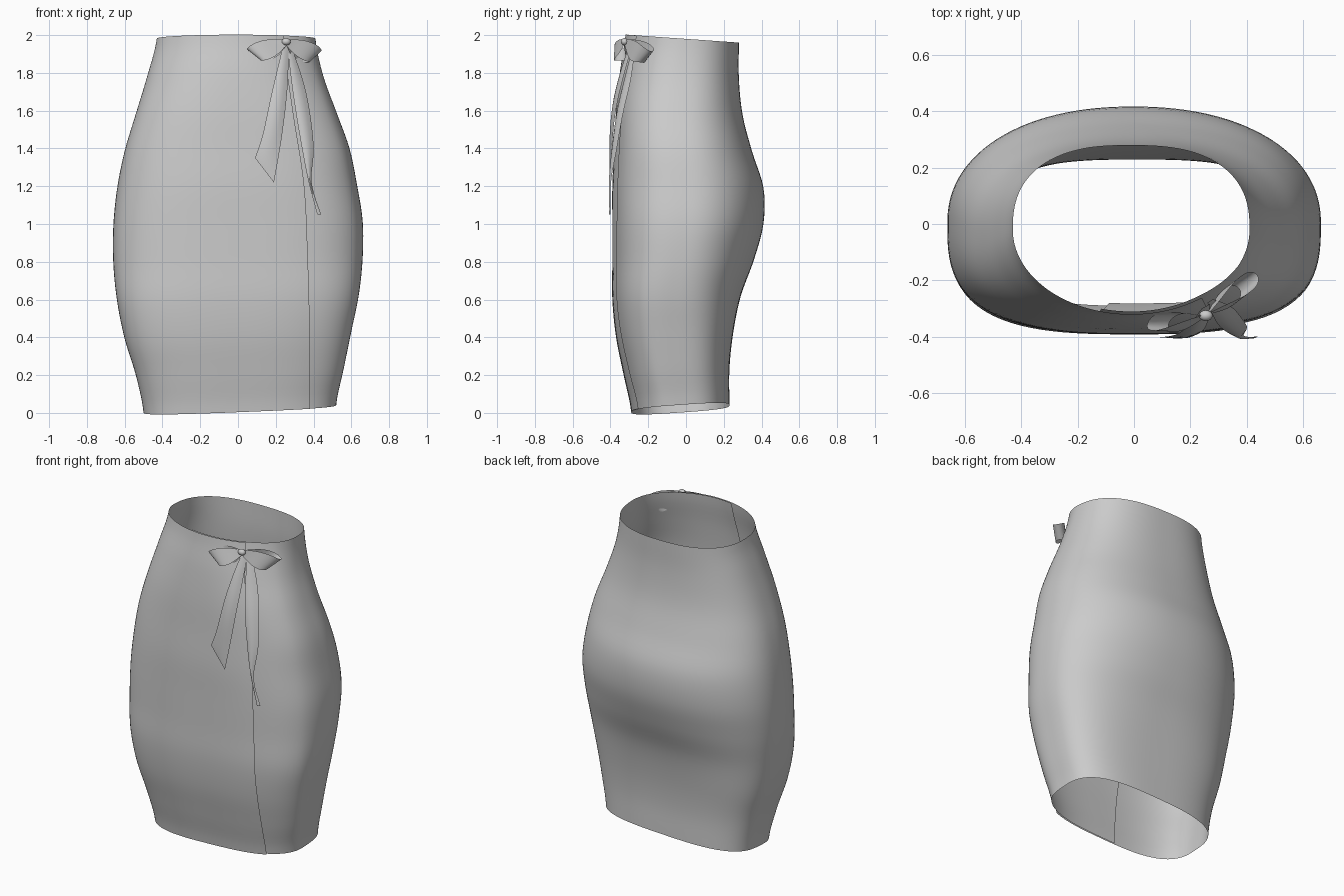
import bpy, bmesh, math
from mathutils import Vector

if "Cube" in bpy.data.objects:
    bpy.data.objects.remove(bpy.data.objects["Cube"], do_unlink=True)

cloth = bpy.data.materials.new("grey cloth")
cloth.use_nodes = True
GREY = (0.6, 0.6, 0.6, 1)
cloth.diffuse_color = GREY
cloth.node_tree.nodes["Principled BSDF"].inputs["Base Color"].default_value = GREY

# Body sections in hundredths, evenly spaced from hem to waist:
# right x, left x, front y, back y, front and back squareness
SECTIONS = [
    (-50, 52, -29, 23, 300, 300),
    (-54, 56, -33, 23, 300, 300),
    (-60, 60, -37, 25, 300, 290),
    (-64, 64, -39, 29, 300, 260),
    (-66, 66, -39, 36, 290, 230),
    (-66, 66, -39, 41, 290, 220),
    (-64, 63, -39, 41, 280, 220),
    (-60, 59, -38, 35, 270, 230),
    (-54, 52, -37, 30, 250, 240),
    (-48, 45, -35, 28, 220, 250),
    (-43, 41, -32, 28, 200, 250),
]
# Wrap edge x, every fifth of the height
WRAP = [(38,), (38,), (37,), (35,), (29,), (24,)]


def sample(table, s):
    """Smooth interpolation through the rows of a table, s from 0 to 1."""
    last = len(table) - 1
    i = min(int(s * last), last - 1)
    t = s * last - i
    rows = [table[max(0, min(last, i + k))] for k in (-1, 0, 1, 2)]
    return [(b + t * ((c - a) / 2 + t * (a - 2.5 * b + 2 * c - d / 2
             + t * (1.5 * (b - c) + (d - a) / 2)))) / 100
            for a, b, c, d in zip(*rows)]


def front_y(x, s):
    """Depth of the front cloth at x and height fraction s."""
    x0, x1, y0, y1, n, _ = sample(SECTIONS, s)
    u = min(1, abs(x - (x0 + x1) / 2) / ((x1 - x0) / 2))
    return (y0 + y1) / 2 - (y1 - y0) / 2 * (1 - u ** n) ** (1 / n)


def body_point(s, angle):
    x0, x1, y0, y1, nf, nb = sample(SECTIONS, s)
    c, d = math.cos(angle), math.sin(angle)
    n = nf if d < 0 else nb
    r = (abs(c) ** n + abs(d) ** n) ** (-1 / n)
    x = (x0 + x1) / 2 + (x1 - x0) / 2 * r * c
    y = (y0 + y1) / 2 + (y1 - y0) / 2 * r * d
    hem = 0.024 + 0.04 * x + 0.07 * y
    waist = 1.98 - 0.07 * y
    return Vector((x, y, hem + (waist - hem) * s))


def add_grid(name, rows):
    """Sheet through rows of points, smooth shaded."""
    bm = bmesh.new()
    grid = [[bm.verts.new(p) for p in row] for row in rows]
    for low, high in zip(grid, grid[1:]):
        for i in range(len(low) - 1):
            bm.faces.new((low[i], low[i + 1], high[i + 1], high[i]))
    return finish(name, bm)


def finish(name, bm):
    mesh = bpy.data.meshes.new(name)
    bm.to_mesh(mesh)
    bm.free()
    mesh.materials.append(cloth)
    obj = bpy.data.objects.new(name, mesh)
    bpy.context.collection.objects.link(obj)
    bpy.ops.object.select_all(action="DESELECT")
    obj.select_set(True)
    bpy.context.view_layer.objects.active = obj
    bpy.ops.object.shade_smooth_by_angle(angle=math.radians(50))
    return obj


# Skirt: one sheet wound around the body, the far end tucked under the front
ROWS, COLS, UNDERLAP = 50, 130, 0.9
rows = []
for j in range(ROWS + 1):
    s = j / ROWS
    x0, x1, y0, y1, n, _ = sample(SECTIONS, s)
    u = (sample(WRAP, s)[0] - (x0 + x1) / 2) / ((x1 - x0) / 2)
    start = math.atan2(-(1 - u ** n) ** (1 / n), u)
    row = []
    for i in range(COLS + 1):
        turn = (2 * math.pi + UNDERLAP) * i / COLS
        p = body_point(s, start - turn)
        tuck = max(0, min(1, (turn - 2 * math.pi + 0.5) / 0.5))
        scale = 1 - 0.03 * tuck
        row.append((p.x * scale, p.y * scale, p.z))
    rows.append(row[::-1])
add_grid("wrap_skirt", rows)


# Ribbon tails: edge outlines given as x and z, draped on the front
def tail(name, edges, gap_top, gap_end):
    steps, across = 24, 4
    rows = []
    for j in range(steps + 1):
        t = j / steps
        lx, lz, rx, rz = sample(edges, t)
        gap = gap_top + (gap_end - gap_top) * t
        row = []
        for k in range(across + 1):
            f = k / across
            x, z = lx + (rx - lx) * f, lz + (rz - lz) * f
            fold = 0.012 * math.sin(math.pi * f) * math.sin(math.pi * t)
            row.append((x, front_y(x, z / 2) - gap - fold, z))
        rows.append(row)
    add_grid(name, rows)


tail("short_tail", [(24, 195, 27, 195), (18, 170, 26, 170),
                    (13, 147, 23, 145), (9, 135, 19, 122)], 0.03, 0.02)
tail("long_tail", [(26, 195, 28, 195), (29, 170, 36, 170), (33, 145, 40, 142),
                   (37, 124, 39, 122), (42, 105, 44, 105)], 0.02, 0.06)

# Bow loops: ribbon bands that leave the knot, turn at the tip and return
KNOT = Vector((0.255, -0.325, 1.965))


def loop(name, direction, outward):
    d = Vector(direction)
    out = Vector(outward).normalized()
    up = d.cross(out).normalized()
    up *= 1 if up.z > 0 else -1
    steps, across = 32, 4
    rows = []
    for j in range(steps + 1):
        a = 2 * math.pi * j / steps
        reach = (1 - math.cos(a)) / 2
        swell = math.sin(a) * math.sin(a / 2) ** 2
        centre = KNOT + d * reach + out * (0.05 * swell)
        half = 0.014 + 0.04 * math.sin(math.pi * min(1, reach * 0.75))
        skew = d * (0.25 * reach)
        rows.append([centre + (up * half + skew * 0.5) * (k * 2 / across - 1)
                     for k in range(across + 1)])
    add_grid(name, rows)


loop("right_bow_loop", (-0.17, -0.03, -0.07), (-0.25, -1, 0))
loop("left_bow_loop", (0.15, 0.12, -0.08), (0.6, -0.8, 0))

# Knot
bm = bmesh.new()
bmesh.ops.create_uvsphere(bm, u_segments=16, v_segments=10, radius=0.024)
bmesh.ops.scale(bm, vec=(1, 0.8, 0.8), verts=bm.verts)
bmesh.ops.translate(bm, vec=KNOT, verts=bm.verts)
finish("bow_knot", bm)
